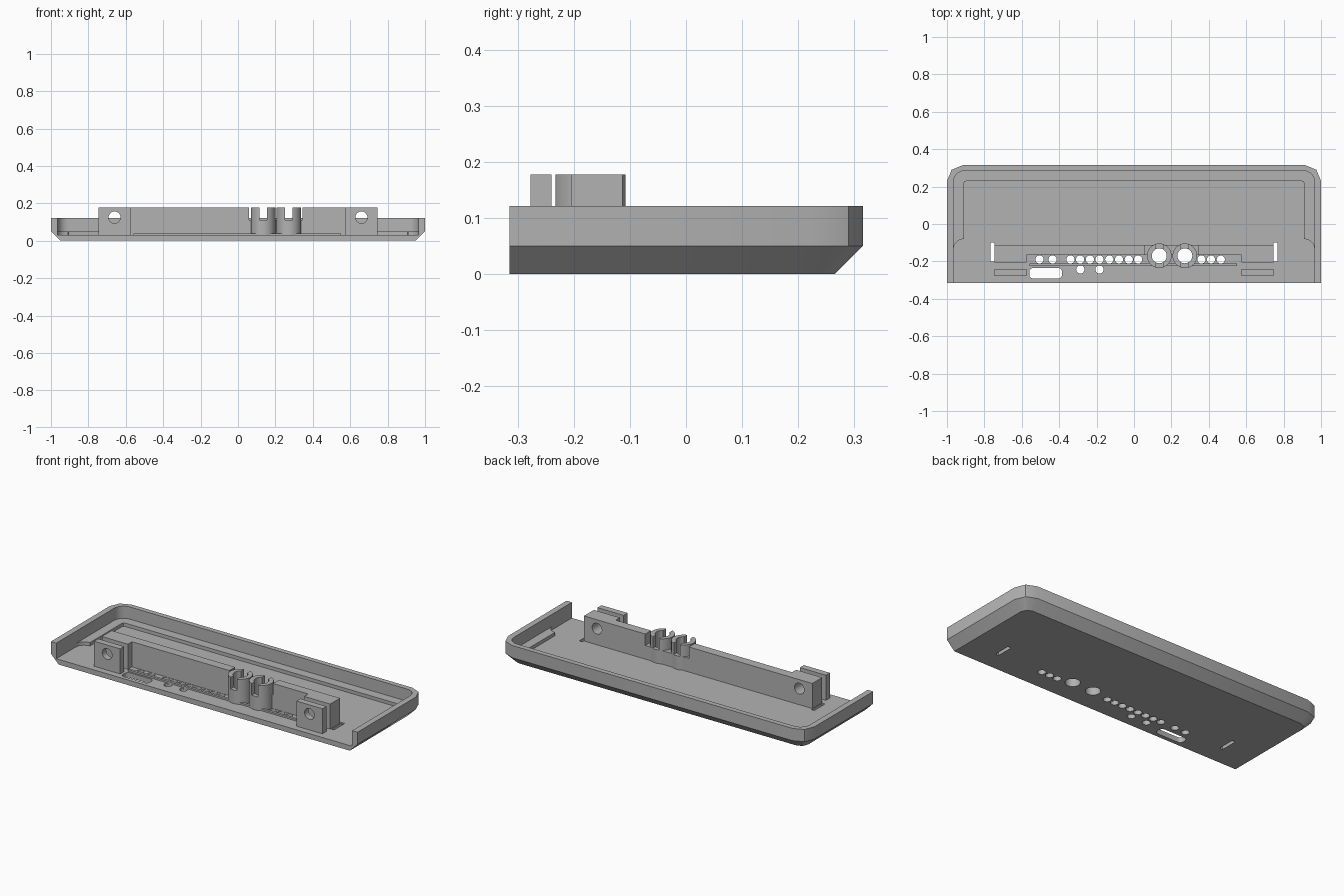
import bpy, bmesh, math

if "Cube" in bpy.data.objects:
    bpy.data.objects.remove(bpy.data.objects["Cube"])

grey = bpy.data.materials.new("mid grey")
grey.diffuse_color = (0.45, 0.45, 0.45, 1)
grey.use_nodes = True
grey.node_tree.nodes["Principled BSDF"].inputs["Base Color"].default_value = grey.diffuse_color


def loft(name, rings):
    """Closed solid through rings of equal point count."""
    bm = bmesh.new()
    loops = [[bm.verts.new(p) for p in r] for r in rings]
    n = len(loops[0])
    bm.faces.new(loops[0])
    bm.faces.new(loops[-1])
    for a, b in zip(loops, loops[1:]):
        for i in range(n):
            j = (i + 1) % n
            bm.faces.new((a[i], a[j], b[j], b[i]))
    bmesh.ops.recalc_face_normals(bm, faces=bm.faces)
    me = bpy.data.meshes.new(name)
    bm.to_mesh(me)
    bm.free()
    me.materials.append(grey)
    ob = bpy.data.objects.new(name, me)
    bpy.context.collection.objects.link(ob)
    return ob


def prism(name, outline, z0, z1):
    return loft(name, [[(x, y, z) for x, y in outline] for z in (z0, z1)])


def box(name, x0, x1, y0, y1, z0, z1):
    return prism(name, [(x0, y0), (x1, y0), (x1, y1), (x0, y1)], z0, z1)


def circle(cx, cy, r, n=20):
    return [(cx + r * math.cos(2 * math.pi * i / n), cy + r * math.sin(2 * math.pi * i / n))
            for i in range(n)]


def rounded(x0, x1, y0, y1, r, n=5):
    pts = []
    for k, (cx, cy) in enumerate([(x1 - r, y1 - r), (x0 + r, y1 - r),
                                  (x0 + r, y0 + r), (x1 - r, y0 + r)]):
        for i in range(n + 1):
            a = math.pi / 2 * (k + i / n)
            pts.append((cx + r * math.cos(a), cy + r * math.sin(a)))
    return pts


def boolean(ob, cutter, op='DIFFERENCE'):
    m = ob.modifiers.new("cut", 'BOOLEAN')
    m.object, m.operation, m.solver = cutter, op, 'EXACT'
    bpy.context.view_layer.objects.active = ob
    bpy.ops.object.modifier_apply(modifier=m.name)
    bpy.data.objects.remove(cutter)


# Tray body: faceted rear corners, chamfered underside, open front
FLOOR, LEDGE, RIM, TOP = 0.03, 0.05, 0.122, 0.178
half_top = [(1, -0.315), (1, 0.23), (0.975, 0.29), (0.915, 0.315)]
half_low = [(0.95, -0.315), (0.95, 0.22), (0.937, 0.252), (0.905, 0.265)]


def ring(half, z):
    return [(x, y, z) for x, y in half] + [(-x, y, z) for x, y in reversed(half)]


tray = loft("tray", [ring(half_low, 0), ring(half_top, 0.05), ring(half_top, RIM)])

# Upper cavity, then the deeper floor inside the stepped ledge
boolean(tray, prism("c", rounded(-0.965, 0.965, -0.6, 0.285, 0.06), LEDGE, 0.3))
boolean(tray, prism("c", rounded(-0.91, 0.91, -0.5, 0.23, 0.015, 2), FLOOR, 0.3))
boolean(tray, prism("c", rounded(-0.965, 0.965, -0.6, -0.08, 0.054), FLOOR, 0.3))

# Openings through the floor
for x in (-0.505, -0.435, -0.34, -0.288, -0.236, -0.184, -0.132, -0.08, -0.028, 0.022,
          0.36, 0.412, 0.464):
    boolean(tray, prism("c", circle(x, -0.19, 0.022), -0.1, 0.2))
for x in (-0.287, -0.185):
    boolean(tray, prism("c", circle(x, -0.243, 0.022), -0.1, 0.2))
tubes = (0.135, 0.272)
for x in tubes:
    boolean(tray, prism("c", circle(x, -0.17, 0.04, 28), -0.1, 0.2))
boolean(tray, prism("c", rounded(-0.56, -0.385, -0.292, -0.235, 0.022), -0.1, 0.2))
for s in (-1, 1):
    boolean(tray, box("c", s * 0.757 - 0.01, s * 0.757 + 0.01, -0.2, -0.1, -0.1, 0.2))

# Thin locating rib on the floor
box("floor_rib", -0.56, 0.55, -0.225, -0.21, FLOOR - 0.01, 0.04)

# Upright bracket wall with thicker ends and a lowered saddle for the tubes
wall = prism("bracket_wall", [(-0.745, -0.205), (-0.575, -0.205), (-0.575, -0.167),
                              (0.575, -0.167), (0.575, -0.205), (0.745, -0.205),
                              (0.745, -0.113), (-0.745, -0.113)], FLOOR - 0.005, TOP)
boolean(wall, box("c", 0.06, 0.345, -0.4, 0, 0.11, 0.3))
for x in tubes:
    boolean(wall, prism("c", circle(x, -0.17, 0.055, 28), -0.1, 0.3))


def screw_hole(ob, x):
    c = loft("c", [[(px, y, pz) for px, pz in circle(x, 0.125, 0.032)] for y in (-0.4, 0)])
    boolean(ob, c)


# Front clamp tabs, with screw holes running through tab and wall
for s, side in ((-1, "left"), (1, "right")):
    xs = sorted((s * 0.575, s * 0.745))
    tab = box("clamp_tab_" + side, *xs, -0.277, -0.24, FLOOR - 0.005, TOP)
    screw_hole(tab, s * 0.66)
    screw_hole(wall, s * 0.66)

# Slotted sockets standing over the two large holes
for i, x in enumerate(tubes):
    t = prism("socket_%d" % (i + 1), circle(x, -0.17, 0.066, 28), FLOOR - 0.005, TOP)
    boolean(t, prism("c", circle(x, -0.17, 0.04, 28), -0.1, 0.3))
    boolean(t, box("c", x - 0.02, x + 0.02, -0.4, 0, 0.11, 0.3))

# Smooth the rounded corners and bores
bpy.ops.object.select_all(action='DESELECT')
for ob in bpy.context.scene.objects:
    ob.select_set(True)
    bpy.context.view_layer.objects.active = ob
bpy.ops.object.shade_smooth_by_angle(angle=math.radians(25))
